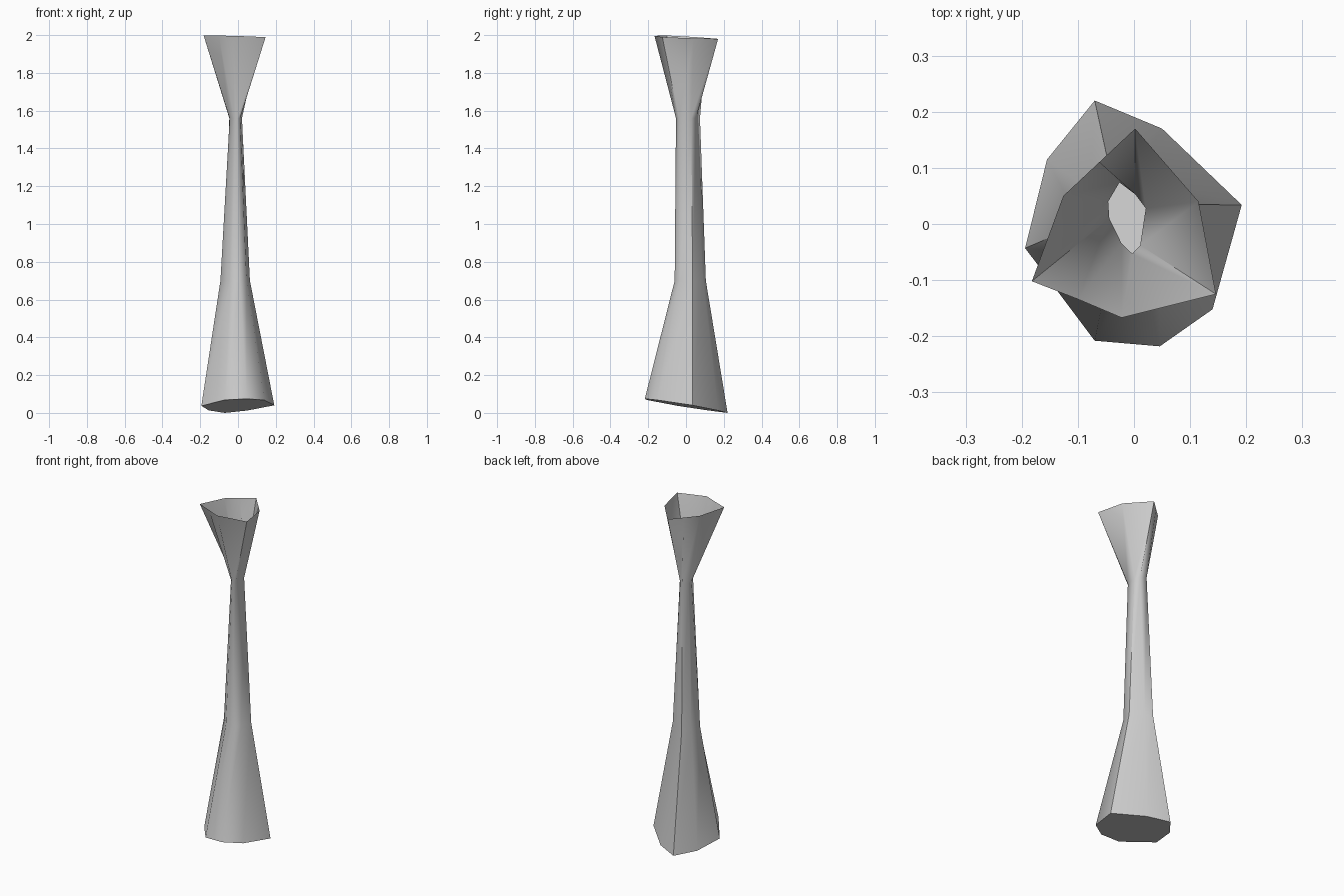
import bpy, bmesh

if "Cube" in bpy.data.objects:
    bpy.data.objects.remove(bpy.data.objects["Cube"])

# Cross-sections of the vase, clockwise seen from above
base = [(-.07, .22), (.05, .17), (.192, .034), (.14, -.152), (.046, -.218), (-.07, -.208), (-.194, -.043), (-.155, .115)]
stem = [(-.045, .105), (0, .09), (.063, .035), (.045, -.035), (.01, -.06), (-.04, -.057), (-.093, 0), (-.077, .06)]
neck = [(-.026, .074), (.002, .053), (.021, .028), (.011, -.038), (-.003, -.053), (-.022, -.035), (-.044, .01), (-.046, .04)]
rim = [(-.062, .11), (.002, .17), (.115, .04), (.146, -.125), (-.022, -.167), (-.1, -.134), (-.182, -.102), (-.126, .05)]

# Each section lies on a plane: height, slope in x, slope in y
levels = [(base, .038, .04, -.16), (stem, .70, 0, 0), (neck, 1.56, 0, 0), (rim, 1.988, -.03, -.045)]

bm = bmesh.new()
rings = [[bm.verts.new((x, y, z + sx * x + sy * y)) for x, y in pts]
         for pts, z, sx, sy in levels]

# Walls, open at the rim
for lo, hi in zip(rings, rings[1:]):
    for i in range(8):
        j = (i + 1) % 8
        bm.faces.new((lo[j], lo[i], hi[i], hi[j]))
# Closed bottom
bm.faces.new(rings[0])
bmesh.ops.recalc_face_normals(bm, faces=bm.faces[:])

mesh = bpy.data.meshes.new("vase")
bm.to_mesh(mesh)
bm.free()
vase = bpy.data.objects.new("vase", mesh)
bpy.context.collection.objects.link(vase)
bpy.context.view_layer.objects.active = vase
vase.select_set(True)
bpy.ops.object.shade_smooth_by_angle(angle=.9)
